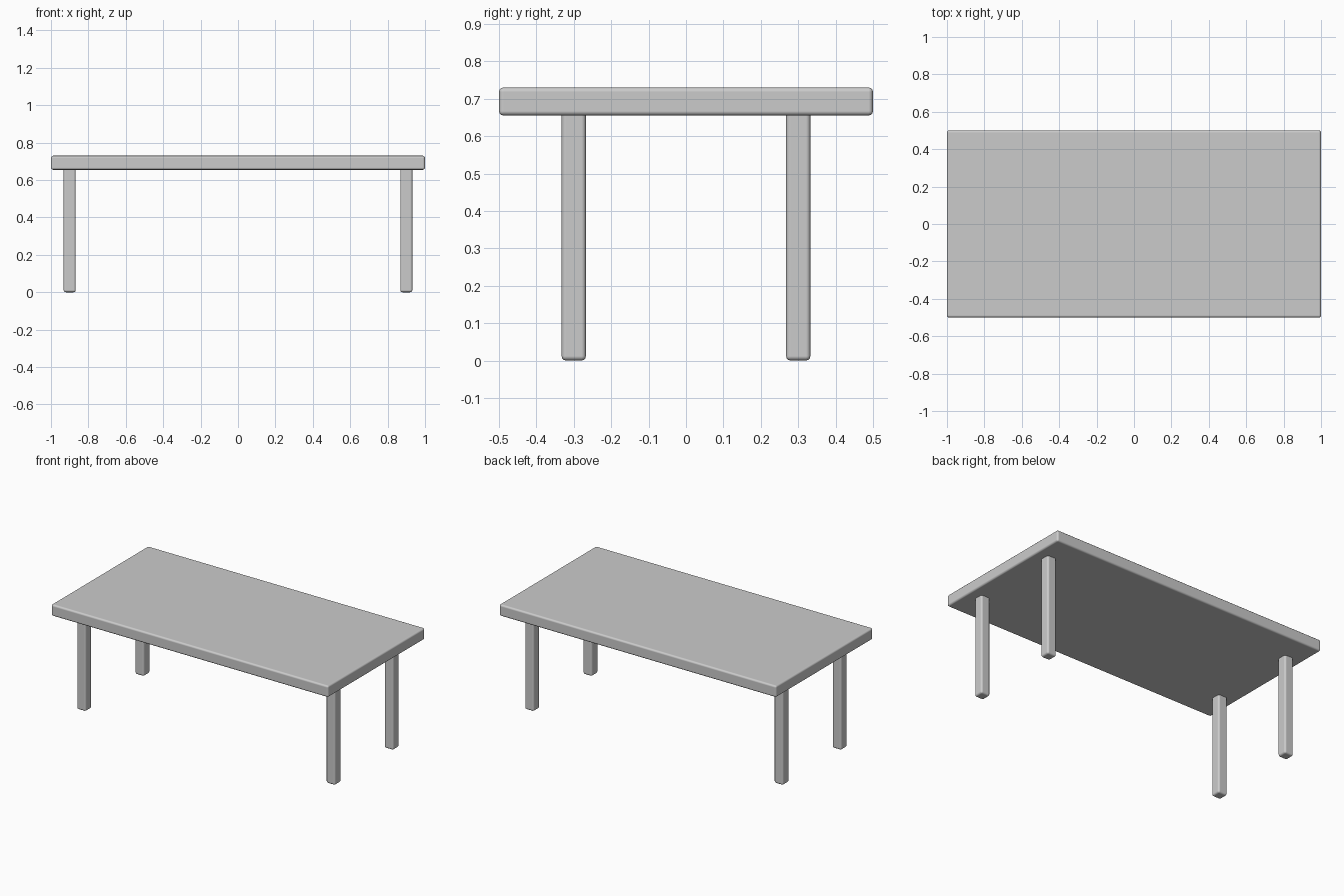
import bpy

if "Cube" in bpy.data.objects:
    bpy.data.objects.remove(bpy.data.objects["Cube"])


def rounded_box(name, center, size, radius):
    bpy.ops.mesh.primitive_cube_add(size=1, location=center)
    obj = bpy.context.object
    obj.name = name
    obj.scale = size
    bpy.ops.object.transform_apply(location=False, rotation=False, scale=True)
    bevel = obj.modifiers.new("rounded_edges", 'BEVEL')
    bevel.width = radius
    bevel.segments = 3
    bpy.ops.object.shade_smooth_by_angle()
    for poly in obj.data.polygons:
        poly.use_smooth = True
    # Flat faces stay flat, the rounded edges shade smoothly
    for edge in obj.data.edges:
        edge.use_edge_sharp = False
    bevel.harden_normals = True
    return obj


# Table top
TOP, UNDER = 0.73, 0.655
rounded_box("table_top", (0, 0, (TOP + UNDER) / 2), (2, 1, TOP - UNDER), 0.012)

# Four legs, running slightly into the top
LEG_HEIGHT = 0.67
for side, sx in (("left", -1), ("right", 1)):
    for end, sy in (("front", -1), ("back", 1)):
        rounded_box(f"{end}_{side}_leg", (sx * 0.9, sy * 0.3, LEG_HEIGHT / 2),
                    (0.065, 0.065, LEG_HEIGHT), 0.012)
